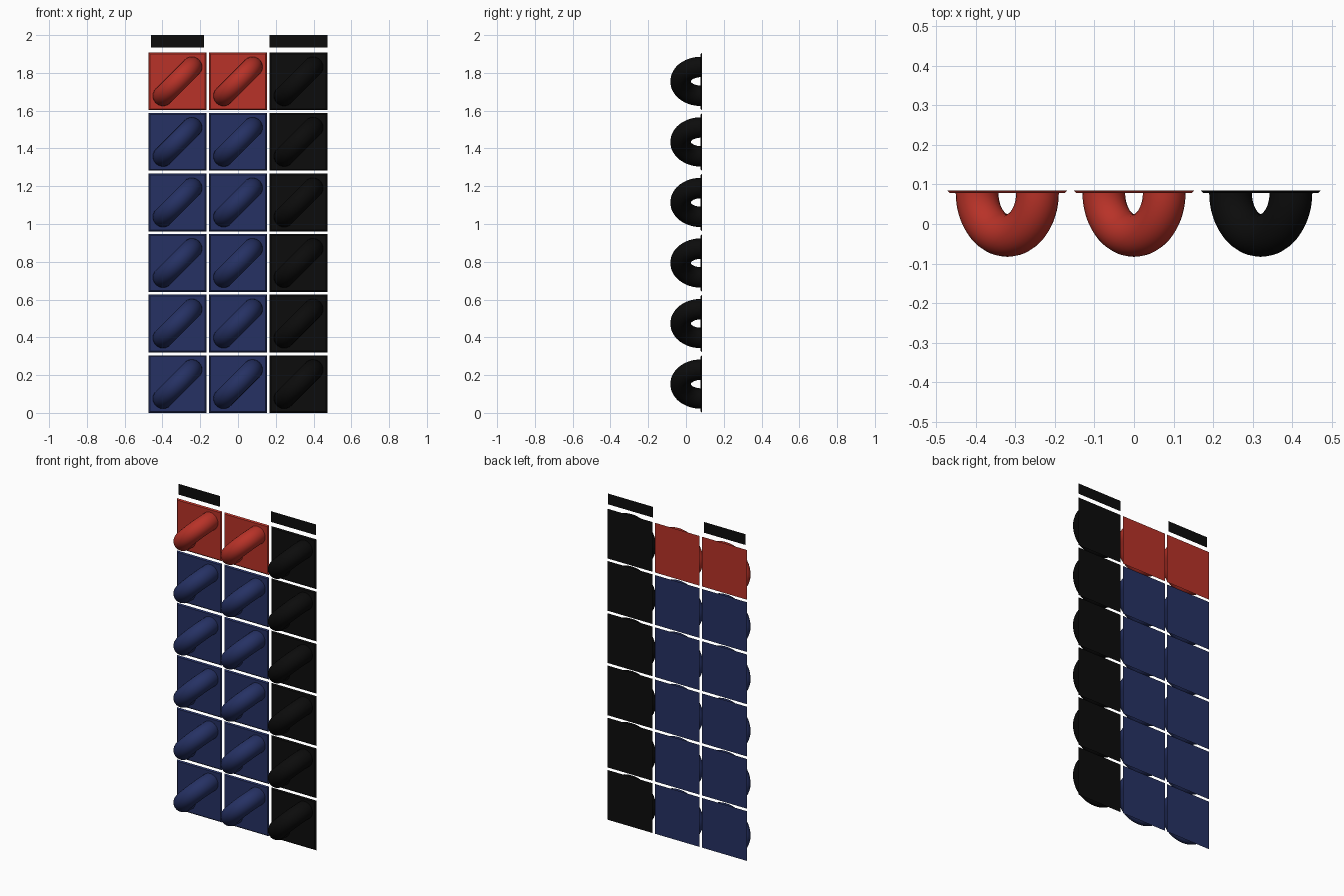
import bpy, bmesh, math
from mathutils import Vector

cube = bpy.data.objects.get("Cube")
if cube:
    bpy.data.objects.remove(cube, do_unlink=True)

PITCH, HALF = 0.3205, 0.1525      # tile spacing and half width
BACK, FRONT, RIM = 0.085, 0.078, 0.007
RING, TUBE = 0.108, 0.054         # handle arc radius and tube radius


def material(name, rgb):
    m = bpy.data.materials.new(name)
    m.use_nodes = True
    m.diffuse_color = (*rgb, 1)
    m.node_tree.nodes["Principled BSDF"].inputs["Base Color"].default_value = (*rgb, 1)
    return m


red = material("red", (0.48, 0.032, 0.021))
blue = material("navy_blue", (0.019, 0.031, 0.127))
black = material("black", (0.0035, 0.0035, 0.0035))


def make_mesh(name, bm):
    bmesh.ops.recalc_face_normals(bm, faces=bm.faces)
    me = bpy.data.meshes.new(name)
    bm.to_mesh(me)
    bm.free()
    return me


def place(name, me, mat, loc):
    me = me.copy()
    me.name = name
    me.materials.append(mat)
    ob = bpy.data.objects.new(name, me)
    ob.location = loc
    bpy.context.collection.objects.link(ob)


def tile_mesh():
    # thin square plate with a chamfered front rim
    bm = bmesh.new()
    bmesh.ops.create_cube(bm, size=1)
    for v in bm.verts:
        h = HALF if v.co.y > 0 else HALF - RIM
        v.co = Vector((math.copysign(h, v.co.x),
                       BACK if v.co.y > 0 else FRONT,
                       math.copysign(h, v.co.z)))
    return make_mesh("tile", bm)


def handle_mesh(steps=32, sides=24):
    # half ring swept along the rising diagonal, open where it meets the tile
    bm = bmesh.new()
    diag = Vector((1, 0, 1)).normalized()
    side = Vector((1, 0, -1)).normalized()
    out = Vector((0, -1, 0))
    centre = Vector((0, FRONT + 0.001, 0))
    rings = []
    for i in range(steps + 1):
        a = math.pi * i / steps
        radial = diag * math.cos(a) + out * math.sin(a)
        ring = []
        for j in range(sides):
            b = 2 * math.pi * j / sides
            ring.append(bm.verts.new(centre + radial * (RING + TUBE * math.cos(b))
                                     + side * TUBE * math.sin(b)))
        rings.append(ring)
    for r0, r1 in zip(rings, rings[1:]):
        for j in range(sides):
            k = (j + 1) % sides
            bm.faces.new((r0[j], r0[k], r1[k], r1[j])).smooth = True
    return make_mesh("handle", bm)


# grid of tiles, each with a diagonal handle
tile, handle = tile_mesh(), handle_mesh()
for row in range(6):
    for col in range(3):
        mat = black if col == 2 else red if row == 5 else blue
        loc = ((col - 1) * PITCH, 0, HALF + row * PITCH)
        place(f"tile_{row}_{col}", tile, mat, loc)
        place(f"handle_{row}_{col}", handle, mat, loc)
for me in (tile, handle):
    bpy.data.meshes.remove(me)

# flat strips above the outer columns
for name, x0, x1 in (("right_strip", -0.461, -0.181), ("left_strip", 0.168, 0.473)):
    bm = bmesh.new()
    y = 0.082
    bm.faces.new([bm.verts.new(p) for p in
                  ((x0, y, 1.934), (x1, y, 1.934), (x1, y, 2.0), (x0, y, 2.0))])
    me = bpy.data.meshes.new(name)
    bm.to_mesh(me)
    bm.free()
    place(name, me, black, (0, 0, 0))
    bpy.data.meshes.remove(me)
